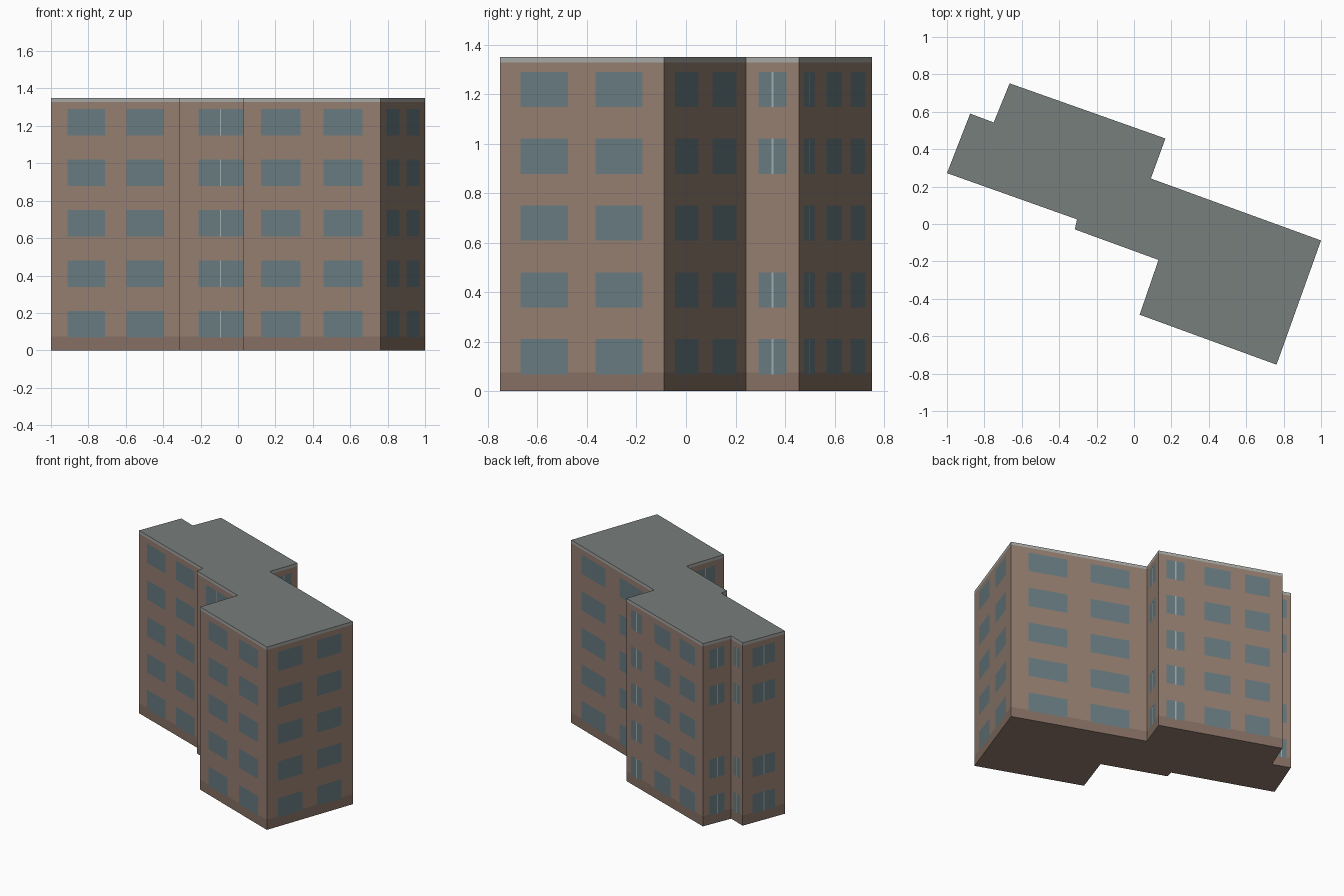
import bpy
from mathutils import Vector

if "Cube" in bpy.data.objects:
    bpy.data.objects.remove(bpy.data.objects["Cube"])

HEIGHT, PLINTH, BAND = 1.35, 0.075, 1.328
FLOORS, FLOOR_H, SILL, WIN_H = 5, 0.27, 0.068, 0.142

# Footprint corners, counter-clockwise from the left tip
PLAN = [(-1, .272), (-.305, .025), (-.316, -.029), (.131, -.192),
        (.03, -.485), (.762, -.752), (1, -.088), (.09, .243),
        (.168, .457), (-.665, .752), (-.75, .543), (-.876, .59)]


def material(name, rgb):
    m = bpy.data.materials.new(name)
    m.diffuse_color = (*rgb, 1)
    m.use_nodes = True
    m.node_tree.nodes["Principled BSDF"].inputs["Base Color"].default_value = m.diffuse_color
    return m


WALL = material("brown_render", (.30, .21, .165))
BASE = material("dark_plinth", (.235, .16, .125))
TRIM = material("pale_trim", (.38, .39, .37))
ROOF = material("roof_grey", (.185, .21, .2))
GLASS = material("blue_glass", (.135, .195, .215))
FRAME = material("window_frame", (.36, .42, .42))


def add_mesh(name, verts, faces, mat):
    me = bpy.data.meshes.new(name)
    me.from_pydata(verts, [], faces)
    me.materials.append(mat)
    ob = bpy.data.objects.new(name, me)
    bpy.context.collection.objects.link(ob)
    return ob


def wall_ring(name, z0, z1, mat):
    n = len(PLAN)
    verts = [(x, y, z) for z in (z0, z1) for x, y in PLAN]
    faces = [(i, (i + 1) % n, (i + 1) % n + n, i + n) for i in range(n)]
    add_mesh(name, verts, faces, mat)


def slab(name, z, mat, up=True):
    order = list(range(len(PLAN)))
    add_mesh(name, [(x, y, z) for x, y in PLAN], [order if up else order[::-1]], mat)


# Building shell
wall_ring("plinth", 0, PLINTH, BASE)
wall_ring("outer_walls", PLINTH, BAND, WALL)
wall_ring("roof_edge_band", BAND, HEIGHT, TRIM)
slab("flat_roof", HEIGHT, ROOF)
slab("underside", 0, WALL, up=False)

# Window spans along each wall (start, end, has centre bar)
PAIR = [(.127, .415, False), (.583, .869, False)]
SINGLE = [(.235, .765, True)]
TRIPLE = [(.064, .21, True), (.37, .58, False), (.697, .9, False)]
ALL = range(FLOORS)
SKIP_MIDDLE = (0, 1, 3, 4)
LAYOUT = {0: (PAIR, ALL), 2: (SINGLE, ALL), 3: (SINGLE, SKIP_MIDDLE),
          4: (PAIR, ALL), 5: (PAIR, ALL), 6: (PAIR, ALL),
          7: (SINGLE, SKIP_MIDDLE), 8: (TRIPLE, ALL), 9: (SINGLE, SKIP_MIDDLE),
          10: (SINGLE, SKIP_MIDDLE), 11: (SINGLE, SKIP_MIDDLE)}


def panel(verts, faces, a, b, t0, t1, z0, offset):
    d = b - a
    out = Vector((d.y, -d.x)).normalized() * offset
    p, q = a + d * t0 + out, a + d * t1 + out
    k = len(verts)
    verts += [(p.x, p.y, z0), (q.x, q.y, z0), (q.x, q.y, z0 + WIN_H), (p.x, p.y, z0 + WIN_H)]
    faces.append((k, k + 1, k + 2, k + 3))


# Window panes and their centre bars, wall by wall
for i, (spans, floors) in LAYOUT.items():
    a, b = Vector(PLAN[i]), Vector(PLAN[(i + 1) % len(PLAN)])
    panes, bars = ([], []), ([], [])
    half = min(.004, .02 * (b - a).length) / (b - a).length
    for f in floors:
        z = SILL + f * FLOOR_H
        for t0, t1, bar in spans:
            panel(*panes, a, b, t0, t1, z, .0015)
            if bar:
                mid = (t0 + t1) / 2
                panel(*bars, a, b, mid - half, mid + half, z, .003)
    add_mesh(f"windows_wall_{i}", *panes, GLASS)
    if bars[1]:
        add_mesh(f"window_bars_wall_{i}", *bars, FRAME)
